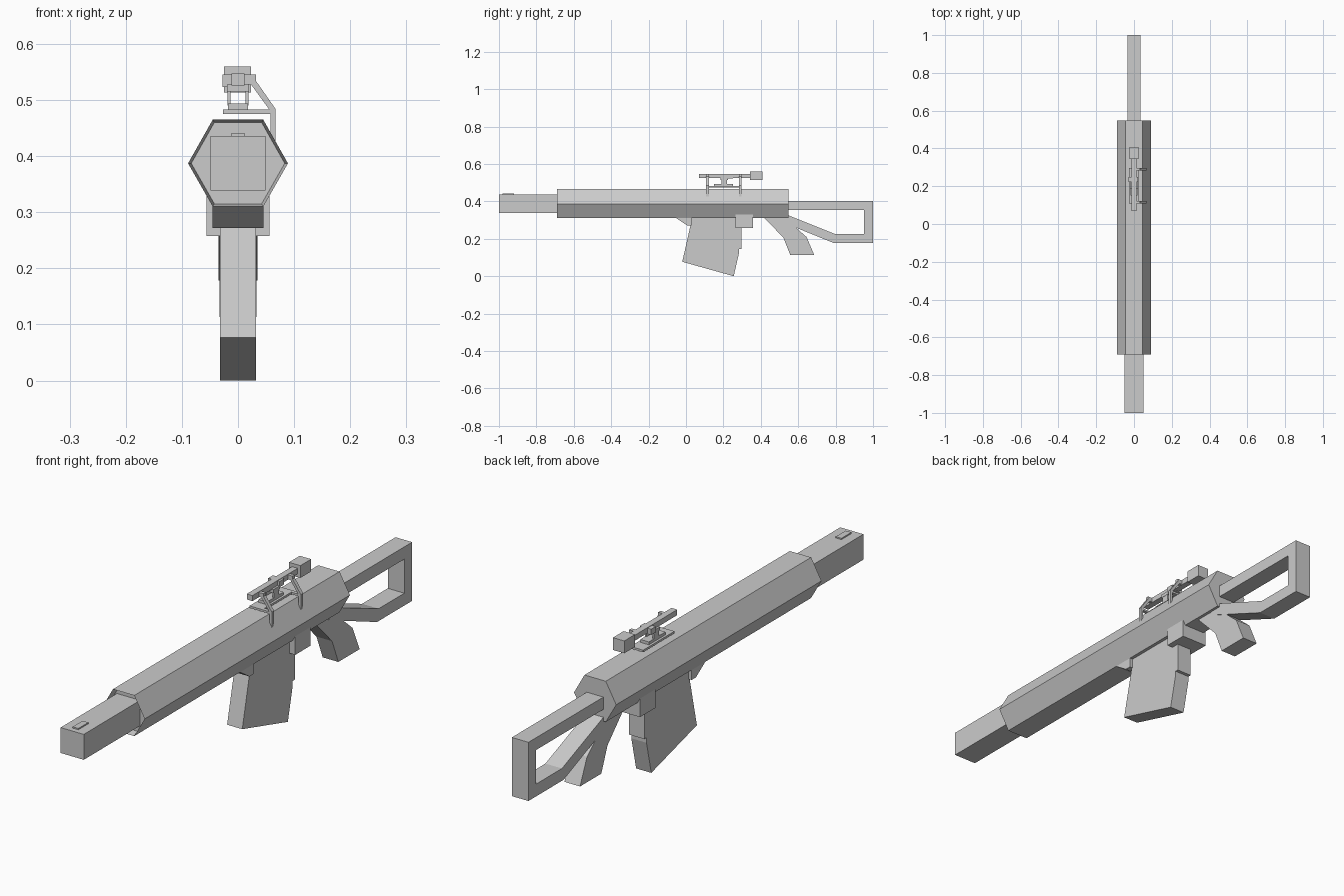
import bpy, bmesh

if "Cube" in bpy.data.objects:
    bpy.data.objects.remove(bpy.data.objects["Cube"])


def prism(name, profile, axis, lo, hi):
    """Extrude a 2D profile: (y, z) along 'X' or (x, z) along 'Y'."""
    bm = bmesh.new()
    pts = [(lo, a, b) if axis == 'X' else (a, lo, b) for a, b in profile]
    face = bm.faces.new([bm.verts.new(p) for p in pts])
    new = bmesh.ops.extrude_face_region(bm, geom=[face])['geom']
    step = (hi - lo, 0, 0) if axis == 'X' else (0, hi - lo, 0)
    bmesh.ops.translate(bm, vec=step, verts=[v for v in new if isinstance(v, bmesh.types.BMVert)])
    bmesh.ops.recalc_face_normals(bm, faces=bm.faces)
    mesh = bpy.data.meshes.new(name)
    bm.to_mesh(mesh)
    bm.free()
    obj = bpy.data.objects.new(name, mesh)
    bpy.context.collection.objects.link(obj)
    return obj


def box(name, x0, x1, y0, y1, z0, z1):
    return prism(name, [(x0, z0), (x1, z0), (x1, z1), (x0, z1)], 'Y', y0, y1)


# Hexagonal body with a recessed front end
hexagon = [(-.045, .31), (.045, .31), (.089, .387), (.045, .465), (-.045, .465), (-.089, .387)]
body = prism("body", hexagon, 'Y', -.69, .548)
bm = bmesh.new()
bm.from_mesh(body.data)
front = min(bm.faces, key=lambda f: f.calc_center_median().y)
bmesh.ops.inset_region(bm, faces=[front], thickness=.005, use_even_offset=True)
bmesh.ops.translate(bm, vec=(0, .03, 0), verts=front.verts)
bm.to_mesh(body.data)
bm.free()

# Square barrel shroud and small front sight
box("barrel_shroud", -.049, .049, -1, -.65, .339, .436)
box("front_sight", -.012, .012, -.98, -.92, .43, .441)

# Open frame stock
prism("stock", [(.5, .402), (1, .402), (1, .178), (.788, .178), (.5, .295), (.5, .344),
                (.798, .225), (.953, .225), (.953, .355), (.5, .355)], 'X', -.035, .035)

# Grip
prism("grip", [(.415, .315), (.52, .207), (.558, .113), (.686, .113), (.644, .21),
               (.595, .253), (.53, .315)], 'X', -.033, .033)

# Magazine, its front lip and the rear block
prism("magazine", [(.03, .32), (.026, .28), (-.02, .077), (.255, 0), (.284, .126),
                   (.284, .145), (.297, .145), (.297, .32)], 'X', -.032, .032)
prism("magazine_lip", [(-.055, .312), (.005, .272), (.03, .272), (.03, .312)], 'X', -.045, .045)
box("rear_block", -.056, .056, .265, .357, .258, .335)

# Sight rail plate and raised mount
box("mount_plate", -.027, .027, .12, .284, .475, .483)
box("mount_pad", -.018, .018, .15, .25, .482, .494)
for side, x in (("left", -.016), ("right", .016)):
    box("mount_post_" + side, x - .003, x + .003, .19, .22, .49, .52)
box("mount_cap", -.02, .02, .185, .225, .515, .528)

# Sight tube, eyepiece and adjuster
box("sight_tube", -.012, .012, .07, .36, .526, .547)
box("eyepiece", -.025, .023, .343, .408, .513, .56)
box("adjuster", -.028, .02, .222, .25, .523, .545)

# Bent side brackets with feet under the plate
bracket = [(.008, .528), (.023, .528), (.058, .48), (.058, .43), (.067, .42),
           (.067, .484), (.032, .534), (.032, .545), (.008, .545)]
for i, y in enumerate((.108, .283)):
    prism(f"side_bracket_{i + 1}", bracket, 'Y', y, y + .014)
    box(f"bracket_crossbar_{i + 1}", -.027, .062, y, y + .014, .475, .483)
